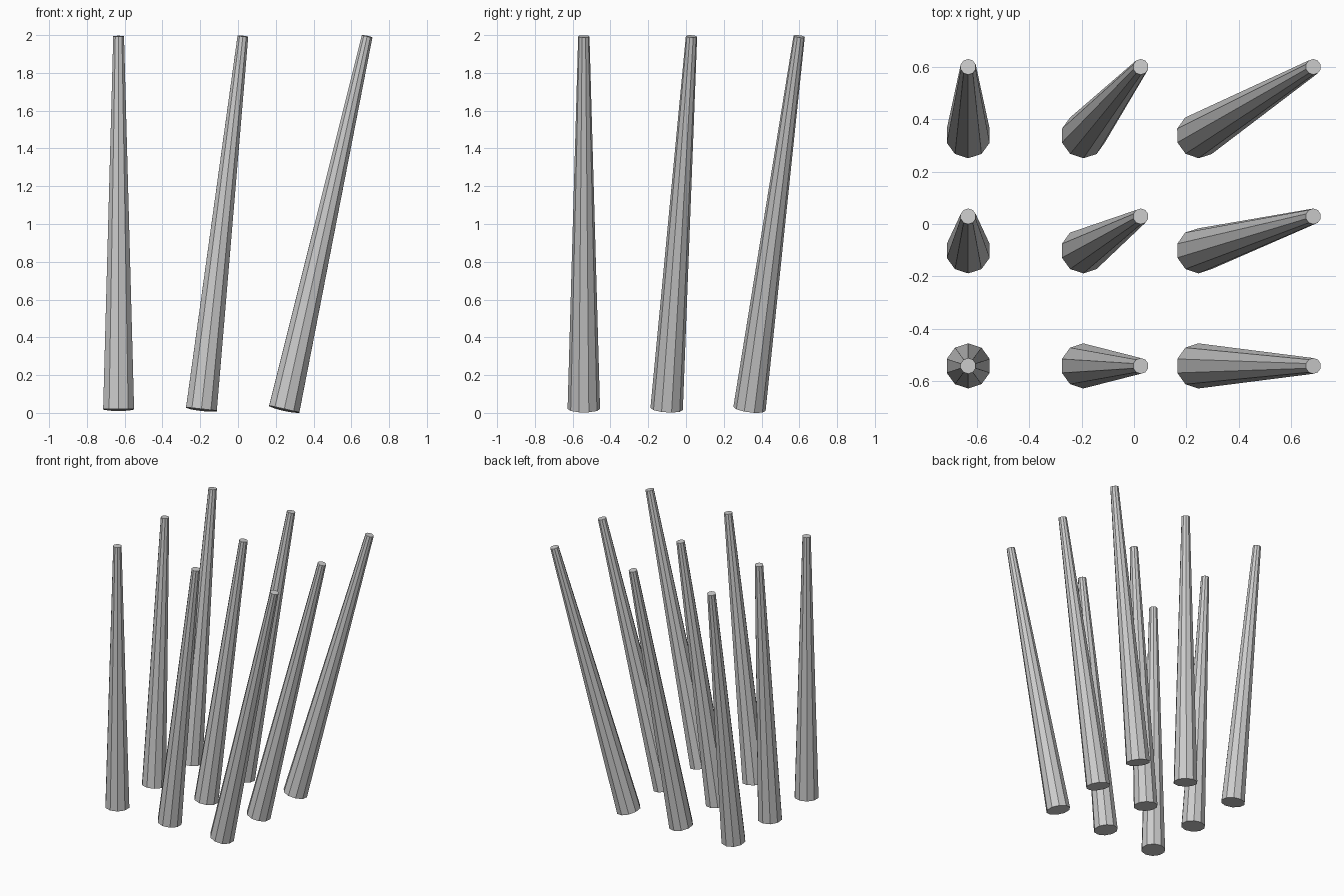
import bpy
from mathutils import Vector

if "Cube" in bpy.data.objects:
    bpy.data.objects.remove(bpy.data.objects["Cube"])

SIDES = 10
R_BASE, R_TIP = 0.086, 0.030
STEP = 0.4385                  # spacing of the bases
FLARE_X, FLARE_Y = 1.5, 1.3    # tips spread wider than bases
X0, Y0 = -0.632, -0.541        # position of the upright corner spine
Z_BASE, Z_TIP = 0.021, 1.993


def spine(name, base, tip):
    """Tapered faceted spine running from base to tip."""
    axis = tip - base
    bpy.ops.mesh.primitive_cone_add(vertices=SIDES, radius1=R_BASE, radius2=R_TIP,
                                    depth=axis.length, location=(base + tip) / 2)
    ob = bpy.context.object
    ob.name = name
    ob.rotation_mode = 'QUATERNION'
    ob.rotation_quaternion = Vector((0, 0, 1)).rotation_difference(axis)
    return ob


# 3 x 3 grid of spines leaning away from the upright corner
for i in range(3):
    for j in range(3):
        base = Vector((X0 + i * STEP, Y0 + j * STEP, Z_BASE))
        tip = Vector((X0 + i * STEP * FLARE_X, Y0 + j * STEP * FLARE_Y, Z_TIP))
        spine(f"spine_{i}_{j}", base, tip)
